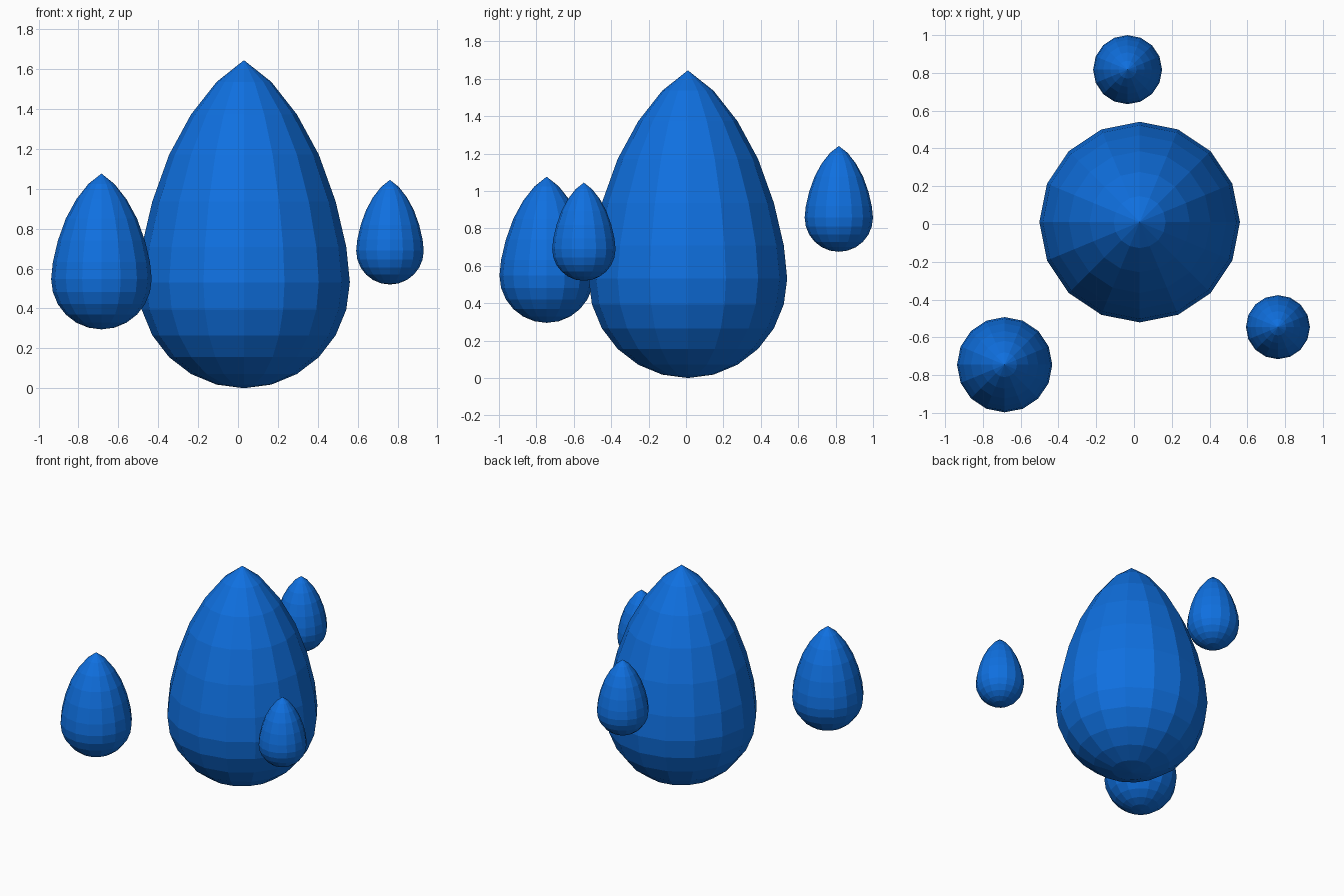
import bpy
import bmesh
import math

cube = bpy.data.objects.get("Cube")
if cube:
    bpy.data.objects.remove(cube, do_unlink=True)

# Single blue material
blue = bpy.data.materials.new("drop blue")
blue.use_nodes = True
colour = (0.0048, 0.162, 0.745, 1.0)
blue.diffuse_color = colour
blue.node_tree.nodes["Principled BSDF"].inputs["Base Color"].default_value = colour

RINGS = 12
RADIUS = 0.531
# Ring heights above the widest ring, from the tip downwards
UPPER = [1.114, 1.005, 0.842, 0.64, 0.405, 0.178]


def make_drop(name, location, scale):
    """Faceted sphere whose upper half is drawn out to a point."""
    mesh = bpy.data.meshes.new(name)
    bm = bmesh.new()
    bmesh.ops.create_uvsphere(bm, u_segments=16, v_segments=RINGS, radius=1.0)
    for v in bm.verts:
        polar = math.acos(max(-1.0, min(1.0, v.co.z)))
        ring = round(polar / math.pi * RINGS)
        v.co *= RADIUS
        if ring < len(UPPER):
            v.co.z = UPPER[ring]
        v.co.z += RADIUS
        v.co *= scale
    bm.to_mesh(mesh)
    bm.free()
    mesh.materials.append(blue)
    obj = bpy.data.objects.new(name, mesh)
    obj.location = location
    bpy.context.collection.objects.link(obj)


# Large drop with three droplets floating around it
make_drop("large_drop", (0.03, 0.01, 0.0), 1.0)
make_drop("front_right_droplet", (-0.685, -0.745, 0.295), 0.475)
make_drop("front_left_droplet", (0.762, -0.546, 0.52), 0.319)
make_drop("back_droplet", (-0.034, 0.817, 0.675), 0.344)
